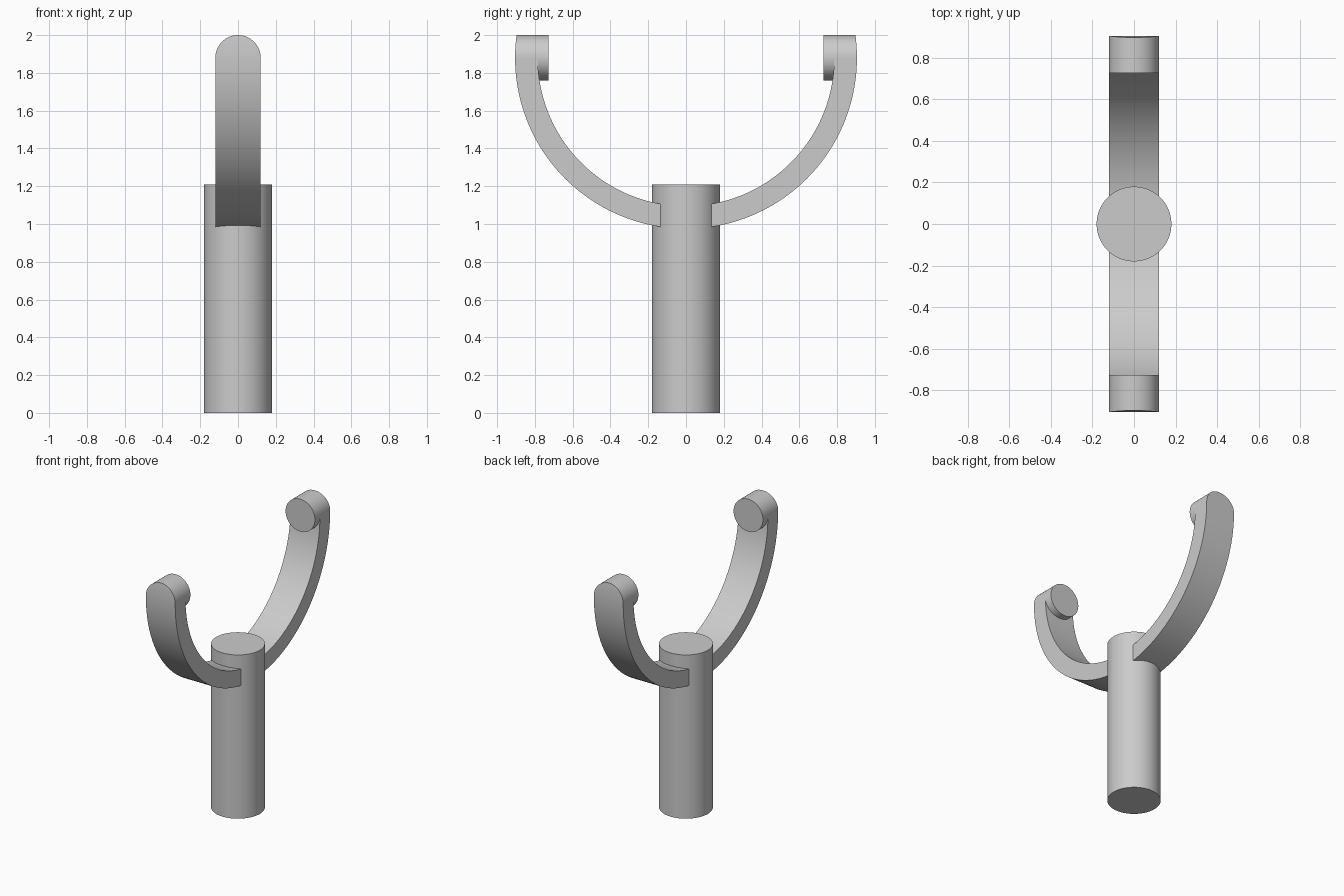
import bpy, bmesh
from math import sin, cos, pi, sqrt, radians, asin

cube = bpy.data.objects.get("Cube")
if cube:
    bpy.data.objects.remove(cube, do_unlink=True)

grey = bpy.data.materials.new("plain_grey")
grey.use_nodes = True
colour = (0.6, 0.6, 0.6, 1)
grey.diffuse_color = colour
grey.node_tree.nodes["Principled BSDF"].inputs["Base Color"].default_value = colour

POST_R, POST_H = 0.18, 1.21
OUTER, INNER = 0.905, 0.785      # arm arc radii
CENTRE_Z = 1.88                  # arc centre and pad centre height
HALF_W = 0.12                    # arm half width and pad radius
PAD_Y = 0.727                    # inner face of the pads


def finish(obj):
    obj.data.materials.append(grey)
    bpy.ops.object.select_all(action='DESELECT')
    obj.select_set(True)
    bpy.context.view_layer.objects.active = obj
    bpy.ops.object.shade_smooth_by_angle(angle=radians(30))


def loft(name, rings):
    """Skin a row of four-point rings and cap both ends."""
    bm = bmesh.new()
    rows = [[bm.verts.new(p) for p in ring] for ring in rings]
    for a, b in zip(rows, rows[1:]):
        for i in range(4):
            j = (i + 1) % 4
            bm.faces.new((a[i], a[j], b[j], b[i]))
    bm.faces.new(rows[0])
    bm.faces.new(rows[-1])
    bmesh.ops.remove_doubles(bm, verts=bm.verts, dist=0.00001)
    bmesh.ops.recalc_face_normals(bm, faces=bm.faces)
    mesh = bpy.data.meshes.new(name)
    bm.to_mesh(mesh)
    bm.free()
    obj = bpy.data.objects.new(name, mesh)
    bpy.context.collection.objects.link(obj)
    finish(obj)


def arm_ring(side, t):
    a, b = asin(0.1 / OUTER), pi / 2
    ang = a + (b - a) * t
    pts = [(x, r) for x, r in ((-HALF_W, INNER), (HALF_W, INNER),
                               (HALF_W, OUTER), (-HALF_W, OUTER))]
    return [(x, side * r * sin(ang), CENTRE_Z - r * cos(ang)) for x, r in pts]


def pad_ring(side, ang, upper):
    # upper half follows the outer arc, lower half stays inside the arm
    w, dz = max(HALF_W * cos(ang), 0.0005), HALF_W * sin(ang)
    y = sqrt(OUTER ** 2 - dz ** 2) - (0 if upper else 0.03)
    z = CENTRE_Z + dz
    return [(-w, side * PAD_Y, z), (w, side * PAD_Y, z),
            (w, side * y, z), (-w, side * y, z)]


# post
bpy.ops.mesh.primitive_cylinder_add(vertices=96, radius=POST_R, depth=POST_H,
                                    location=(0, 0, POST_H / 2))
post = bpy.context.object
post.name = "post"
finish(post)

# curved arms with round end pads
for side, label in ((-1, "front"), (1, "back")):
    loft(label + "_arm", [arm_ring(side, i / 48) for i in range(49)])
    lower = [pad_ring(side, -pi / 2 * (1 - i / 24), False) for i in range(25)]
    upper = [pad_ring(side, pi / 2 * i / 24, True) for i in range(25)]
    loft(label + "_pad", lower + upper)
